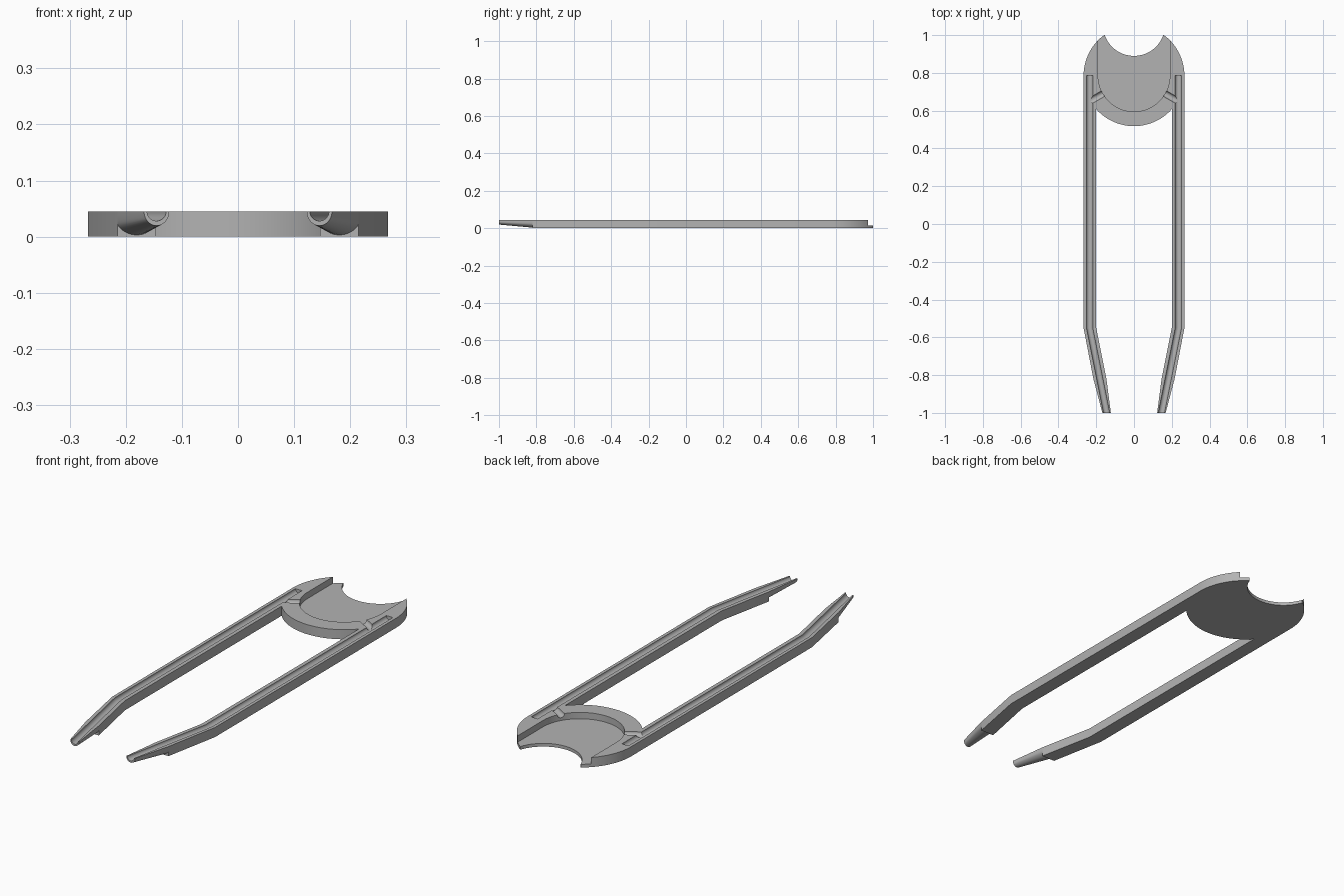
import bpy, bmesh
from math import sin, cos, pi, radians
from mathutils import Vector

if "Cube" in bpy.data.objects:
    bpy.data.objects.remove(bpy.data.objects["Cube"])

TOP = 0.045          # overall thickness
FLOOR = 0.015        # pocket floor height
HEAD_Y = 0.785       # centre of the round head
HEAD_R, POCKET_R = 0.267, 0.19
GROOVE_R = 0.017

grey = bpy.data.materials.new("plain grey")
grey.use_nodes = True
grey.diffuse_color = (0.45, 0.45, 0.45, 1)
grey.node_tree.nodes["Principled BSDF"].inputs["Base Color"].default_value = grey.diffuse_color


def finish(name, bm):
    bmesh.ops.recalc_face_normals(bm, faces=bm.faces)
    mesh = bpy.data.meshes.new(name)
    bm.to_mesh(mesh)
    bm.free()
    mesh.materials.append(grey)
    obj = bpy.data.objects.new(name, mesh)
    bpy.context.collection.objects.link(obj)
    return obj


def loft(name, rings):
    """Skin closed rings of points and cap both ends."""
    bm = bmesh.new()
    rows = [[bm.verts.new(p) for p in ring] for ring in rings]
    n = len(rows[0])
    for a, b in zip(rows, rows[1:]):
        for i in range(n):
            j = (i + 1) % n
            bm.faces.new((a[i], a[j], b[j], b[i]))
    bm.faces.new(rows[0])
    bm.faces.new(rows[-1])
    return finish(name, bm)


def prism(name, outline, z0, z1):
    return loft(name, [[(x, y, z) for x, y in outline] for z in (z0, z1)])


def arc(cy, r, start, end, n):
    angles = [radians(start + (end - start) * i / n) for i in range(n + 1)]
    return [(r * cos(a), cy + r * sin(a)) for a in angles]


def tube(name, path):
    """Round cutter following a path, with sections facing along y."""
    angles = [2 * pi * i / 32 for i in range(32)]
    return loft(name, [[(x + GROOVE_R * cos(a), y, TOP + GROOVE_R * sin(a)) for a in angles]
                       for x, y in path])


def cut(obj, cutter):
    mod = obj.modifiers.new("cut", 'BOOLEAN')
    mod.operation, mod.solver, mod.object = 'DIFFERENCE', 'EXACT', cutter
    bpy.context.view_layer.objects.active = obj
    bpy.ops.object.modifier_apply(modifier=mod.name)


# Flat frame: round head with a bite at the back, and two bent arms
half = arc(HEAD_Y, HEAD_R, -90, -41.5, 16)
half += [(0.2, -0.55), (0.146, -0.82), (0.215, -0.82), (HEAD_R, -0.55)]
half += arc(HEAD_Y, HEAD_R, 0, 54, 18)
half += arc(1.054, 0.164, -19, -90, 20)
outline = half + [(-x, y) for x, y in reversed(half[1:-1])]
frame = prism("frame", outline, 0, TOP)

# U-shaped pocket in the head
pocket = prism("pocket_cutter",
               arc(HEAD_Y, POCKET_R, 180, 360, 40) + [(POCKET_R, 1.1), (-POCKET_R, 1.1)],
               FLOOR, TOP + 0.05)
cut(frame, pocket)
cutters, parts = [pocket], [frame]

for side, s in (("left", 1), ("right", -1)):
    # Tapered half-round tip, its wide end trimmed to the arm width
    rings = []
    for x, y, r, depth in ((0.1805, -0.82, 0.042, 0.042), (0.145, -1.0, 0.0225, 0.0255)):
        ring = []
        for i in range(25):
            a = pi + pi * i / 24
            ring.append((s * (x + max(-0.0345, min(0.0345, r * cos(a)))), y, TOP + depth * sin(a)))
        rings.append(ring)
    tip = loft(side + "_tip", rings)
    parts.append(tip)

    # Long half-round groove along the arm and tip
    groove = tube(side + "_groove_cutter",
                  [(s * 0.235, HEAD_Y), (s * 0.235, -0.55), (s * 0.141, -1.02)])
    cut(frame, groove)
    cut(tip, groove)

    # Short slanted channel joining the pocket to the groove
    bm = bmesh.new()
    bmesh.ops.create_cone(bm, cap_ends=True, segments=32, radius1=GROOVE_R,
                          radius2=GROOVE_R, depth=0.1)
    direction = Vector((s * cos(radians(30)), -sin(radians(30)), 0))
    bmesh.ops.rotate(bm, verts=bm.verts, matrix=direction.to_track_quat('Z', 'Y').to_matrix())
    bmesh.ops.translate(bm, verts=bm.verts,
                        vec=Vector((0, HEAD_Y, TOP)) + direction * 0.216)
    channel = finish(side + "_channel_cutter", bm)
    cut(frame, channel)
    cutters += [groove, channel]

for c in cutters:
    bpy.data.objects.remove(c)

# Smooth the curves, keep the edges crisp
bpy.ops.object.select_all(action='DESELECT')
for p in parts:
    p.select_set(True)
bpy.context.view_layer.objects.active = frame
bpy.ops.object.shade_smooth_by_angle(angle=radians(30))
